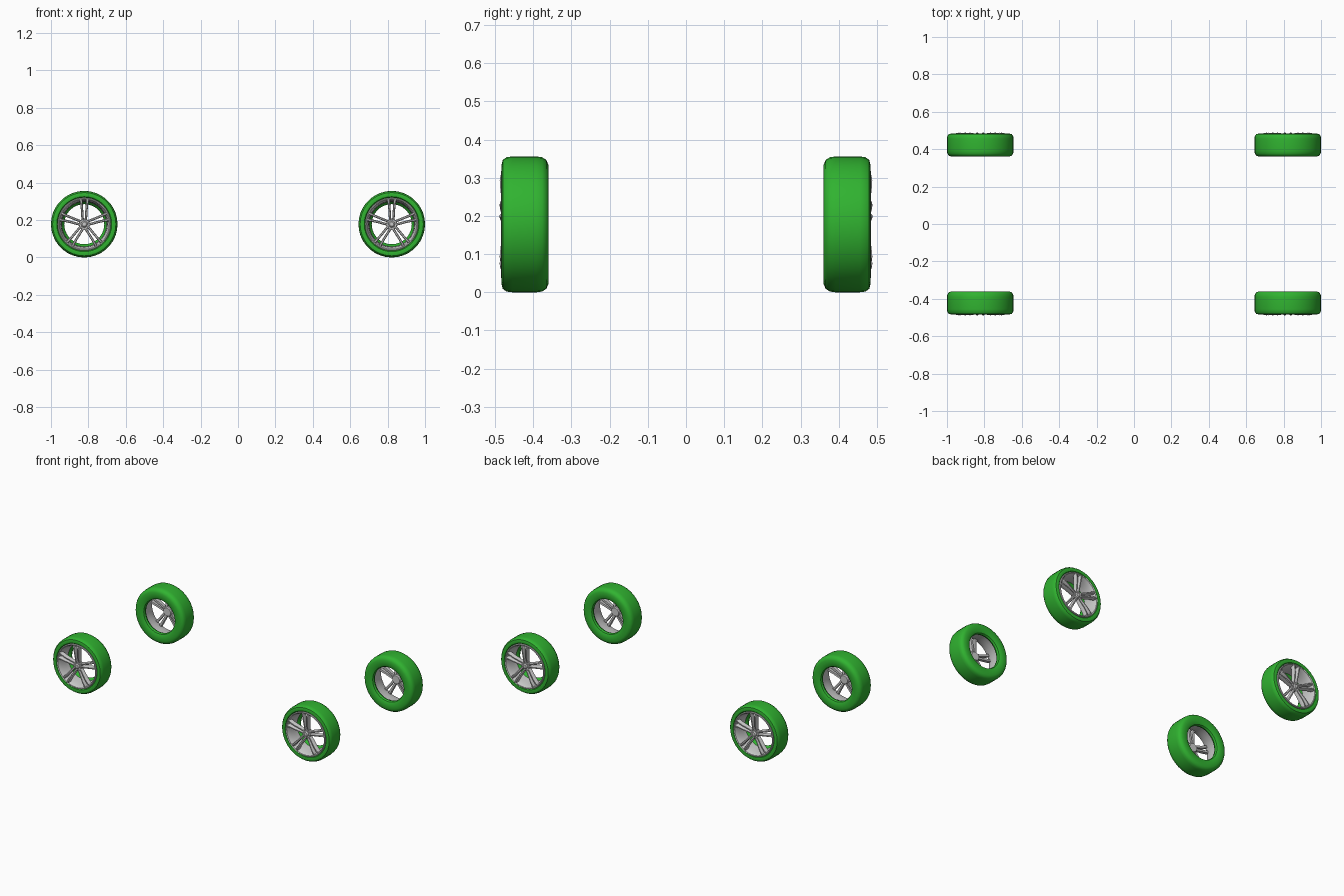
import bpy, bmesh, math
from mathutils import Matrix

if "Cube" in bpy.data.objects:
    bpy.data.objects.remove(bpy.data.objects["Cube"])

R, CX = 0.178, 0.822          # tyre radius, axle offset in x
TAU = math.tau

green = bpy.data.materials.new("tyre_green")
green.diffuse_color = (0.03, 0.45, 0.03, 1)
green.use_nodes = True
green.node_tree.nodes["Principled BSDF"].inputs["Base Color"].default_value = green.diffuse_color


# Every part is modelled as (radial x, outward distance y, radial z) around the wheel axis
def lathe(bm, profile, n, closed=True):
    rings = [[bm.verts.new((r * math.cos(TAU * i / n), w, r * math.sin(TAU * i / n)))
              for r, w in profile] for i in range(n)]
    m = len(profile)
    for i in range(n):
        a, b = rings[i], rings[(i + 1) % n]
        for j in range(m if closed else m - 1):
            k = (j + 1) % m
            bm.faces.new((a[j], a[k], b[k], b[j]))
    if not closed:            # cap both ends
        bm.faces.new([g[0] for g in rings])
        bm.faces.new([g[-1] for g in rings])


def bar(bm, stations, side, angle):
    """Loft a chamfered spoke bar; station = radius, offset, half width, front, back."""
    ca, sa = math.cos(angle), math.sin(angle)
    loops = []
    for r, off, hw, f, b in stations:
        section = [(-hw, b), (-hw, f - .005), (-hw * .5, f), (hw * .5, f), (hw, f - .005), (hw, b)]
        loop = []
        for t, w in section:
            t += side * off
            loop.append(bm.verts.new((r * ca - t * sa, w, r * sa + t * ca)))
        loops.append(loop)
    for a, b in zip(loops, loops[1:]):
        for j in range(6):
            k = (j + 1) % 6
            bm.faces.new((a[j], a[k], b[k], b[j]))
    bm.faces.new(loops[0])
    bm.faces.new(loops[-1])


def tyre(bm):
    lathe(bm, [(.107, .378), (.112, .367), (.125, .361), (.155, .360), (.169, .366), (.176, .377),
               (R, .392), (R, .455), (.176, .470), (.169, .480), (.157, .483), (.147, .481),
               (.141, .474), (.134, .455), (.127, .43), (.124, .40), (.110, .388)], 36)


def rim(bm):
    lathe(bm, [(.142, .472), (.142, .482), (.139, .485), (.134, .483), (.130, .474), (.125, .455),
               (.122, .43), (.120, .395), (.123, .395), (.125, .43), (.130, .455)], 48)


def spokes(bm):
    path = [(.014, .008, .0065, .473, .452), (.045, .010, .0065, .478, .455),
            (.085, .0125, .0065, .486, .459), (.115, .0155, .007, .488, .461),
            (.128, .0175, .008, .486, .462), (.136, .019, .008, .482, .465)]
    for i in range(5):
        a = math.pi / 2 + TAU * i / 5
        for side in (-1, 1):
            bar(bm, path, side, a)


def hub(bm):
    lathe(bm, [(.026, .445), (.030, .452), (.030, .468), (.026, .473), (.017, .473),
               (.015, .477), (.011, .480)], 24, closed=False)


def lug_nuts(bm):
    for i in range(5):
        a = math.pi / 2 + TAU * (i + .5) / 5
        m = Matrix.Translation((.022 * math.cos(a), .474, .022 * math.sin(a)))
        m = m @ Matrix.Rotation(math.pi / 2, 4, 'X')
        bmesh.ops.create_cone(bm, cap_ends=True, segments=6, radius1=.0042, radius2=.0042,
                              depth=.008, matrix=m)


def make_mesh(name, build, sign):
    bm = bmesh.new()
    build(bm)
    bmesh.ops.scale(bm, vec=(1, sign, 1), verts=bm.verts)
    bmesh.ops.recalc_face_normals(bm, faces=bm.faces)
    me = bpy.data.meshes.new(name)
    bm.to_mesh(me)
    bm.free()
    me.shade_smooth()
    me.set_sharp_from_angle(angle=math.radians(35))
    return me


# Four wheels: shared meshes per side, mirrored across y
for part, build in (("tyre", tyre), ("rim", rim), ("spokes", spokes),
                    ("hub", hub), ("lug_nuts", lug_nuts)):
    for side, sign in (("front", -1), ("back", 1)):
        me = make_mesh(f"{part}_{side}", build, sign)
        if part == "tyre":
            me.materials.append(green)
        for end, x in (("left", -CX), ("right", CX)):
            ob = bpy.data.objects.new(f"{part}_{side}_{end}", me)
            ob.location = (x, 0, R)
            bpy.context.collection.objects.link(ob)
